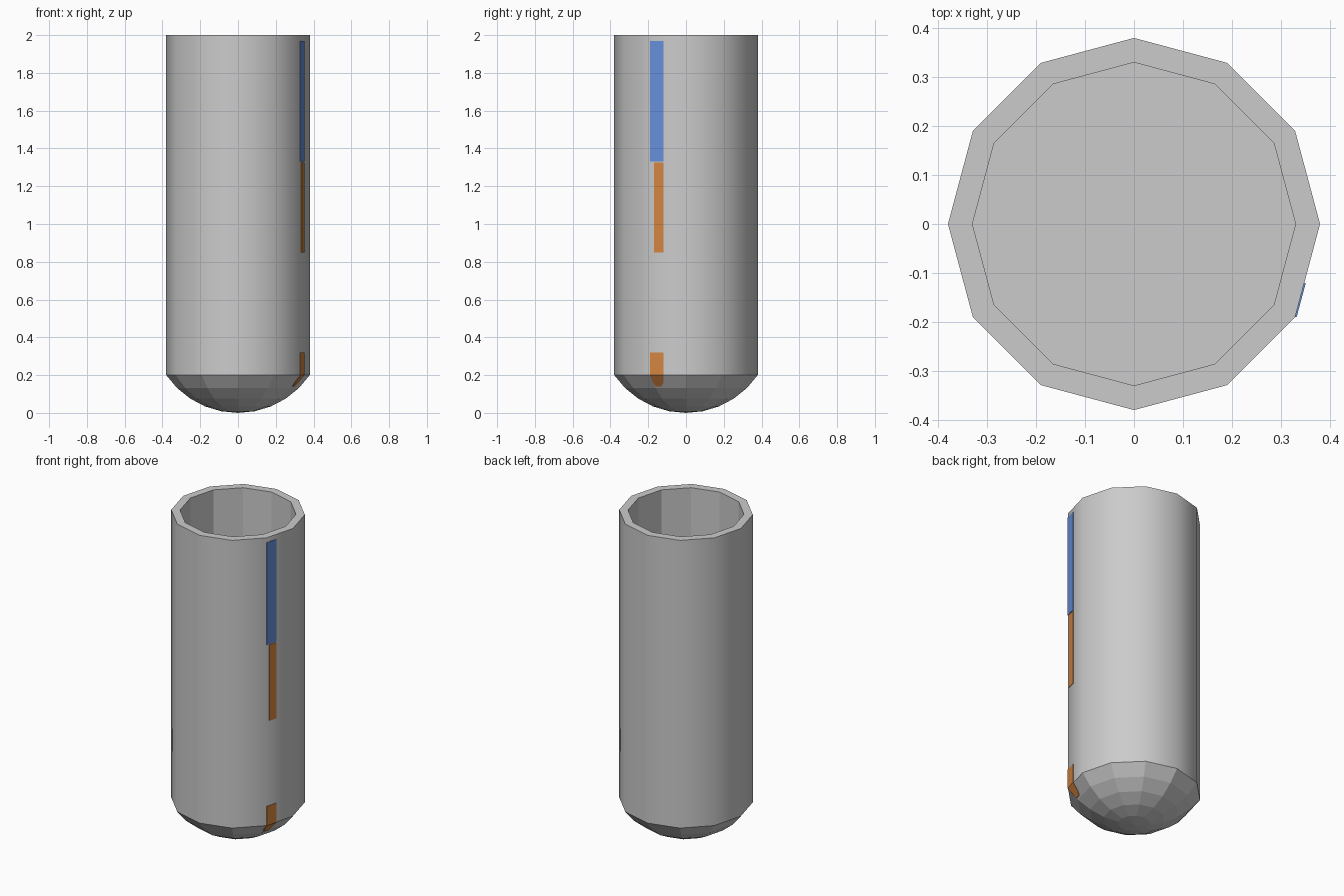
import bpy, bmesh, math

if "Cube" in bpy.data.objects:
    bpy.data.objects.remove(bpy.data.objects["Cube"])

SIDES, R_OUT, R_IN, H, BASE = 12, 0.38, 0.33, 2.0, 0.2


def material(name, rgb):
    m = bpy.data.materials.new(name)
    m.diffuse_color = (*rgb, 1)
    m.use_nodes = True
    m.node_tree.nodes["Principled BSDF"].inputs["Base Color"].default_value = m.diffuse_color
    return m


grey = material("grey", (0.60, 0.60, 0.60))
blue = material("blue", (0.13, 0.27, 0.68))
orange = material("orange", (0.65, 0.23, 0.05))


def make_object(name, bm, mat):
    bmesh.ops.recalc_face_normals(bm, faces=bm.faces)
    me = bpy.data.meshes.new(name)
    bm.to_mesh(me)
    bm.free()
    ob = bpy.data.objects.new(name, me)
    bpy.context.collection.objects.link(ob)
    me.materials.append(mat)
    return ob


# Tube: shallow spherical cap, straight outer wall, rim, inner wall, flat floor
cap_r = (R_OUT ** 2 + BASE ** 2) / (2 * BASE)
cap_a = math.asin(R_OUT / cap_r)
cap = [(cap_r * math.sin(cap_a * k / 5), cap_r * (1 - math.cos(cap_a * k / 5)))
       for k in range(1, 6)]
profile = cap + [(R_OUT, H), (R_IN, H), (R_IN, BASE)]

bm = bmesh.new()
rings = [[bm.verts.new((r * math.cos(math.tau * i / SIDES),
                        r * math.sin(math.tau * i / SIDES), z))
          for i in range(SIDES)] for r, z in profile]
for n, (a, b) in enumerate(zip(rings, rings[1:])):
    for i in range(SIDES):
        j = (i + 1) % SIDES
        f = bm.faces.new((a[i], a[j], b[j], b[i]))
        f.smooth = n == len(cap) - 1      # only the outer wall is smooth
tip = bm.verts.new((0, 0, 0))
for i in range(SIDES):
    bm.faces.new((tip, rings[0][(i + 1) % SIDES], rings[0][i]))
bm.faces.new(rings[-1])
for e in bm.edges:                        # crisp rims at both wall ends
    if abs(e.verts[0].co.z - e.verts[1].co.z) < 1e-5:
        e.smooth = False
make_object("tube", bm, grey)


# Thin painted strips lying on the wall facet that faces right and forward
def wall_radius(z):
    for (r0, z0), (r1, z1) in zip(cap, cap[1:]):
        if z0 <= z <= z1:
            return r0 + (r1 - r0) * (z - z0) / (z1 - z0)
    return R_OUT


def strip(name, mat, rows):
    bm = bmesh.new()
    c, s = math.cos(math.radians(15)), math.sin(math.radians(15))
    loops = []
    for z, y0, y1 in rows:
        d = wall_radius(z) * c
        loops.append([bm.verts.new(((d + off + y * s) / c, y, z))
                      for y, off in ((y0, -.002), (y1, -.002), (y1, .003), (y0, .003))])
    for a, b in zip(loops, loops[1:]):
        for i in range(4):
            j = (i + 1) % 4
            bm.faces.new((a[i], a[j], b[j], b[i]))
    bm.faces.new(loops[0])
    bm.faces.new(loops[-1])
    make_object(name, bm, mat)


strip("upper_strip", blue, [(1.33, -.19, -.12), (1.97, -.19, -.12)])
strip("middle_strip", orange, [(0.85, -.17, -.12), (1.325, -.17, -.12)])
strip("lower_strip", orange, [(0.14, -.16, -.13), (0.16, -.175, -.12),
                              (0.2, -.19, -.12), (0.32, -.19, -.12)])
